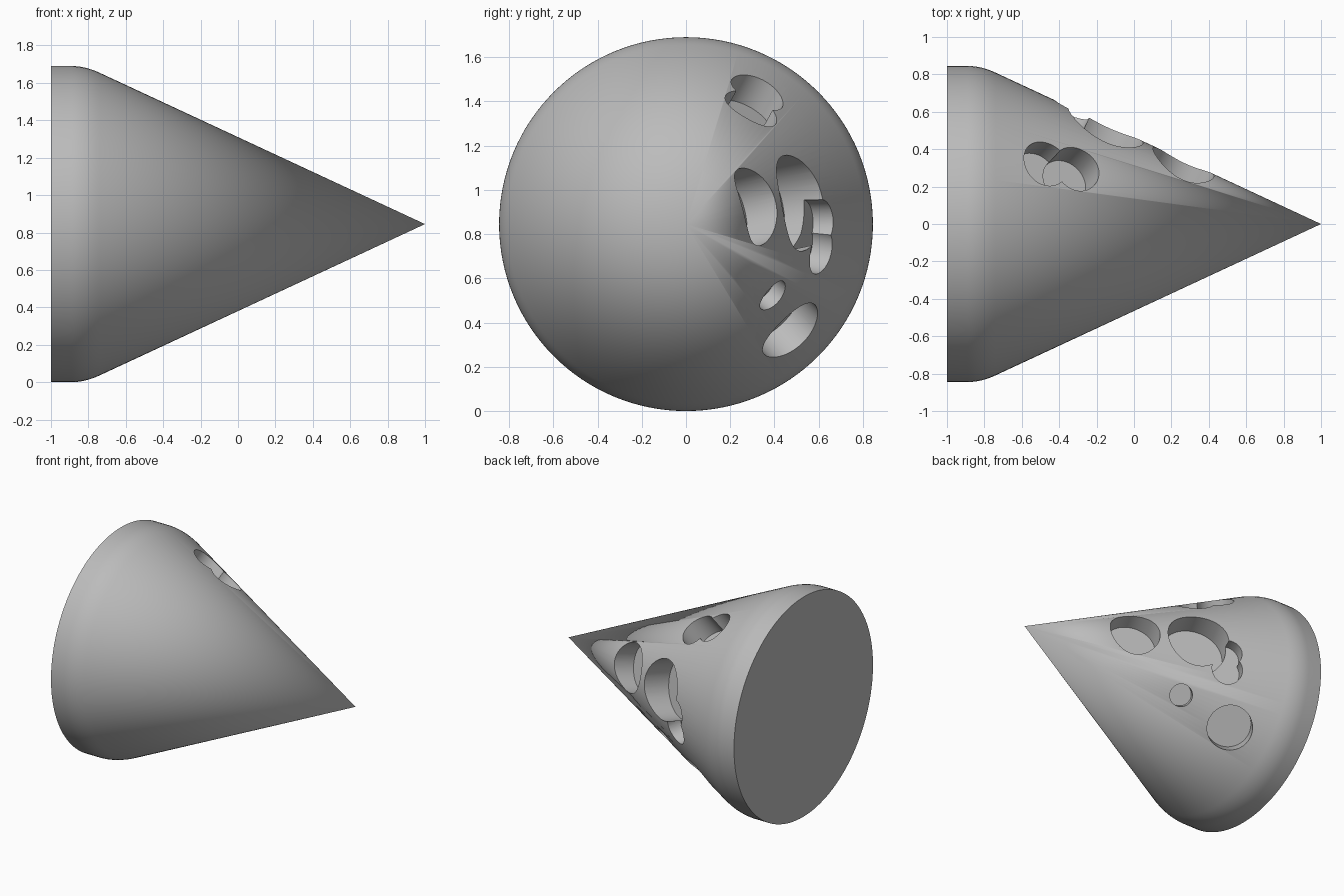
import bpy, bmesh, math
from mathutils import Vector

if "Cube" in bpy.data.objects:
    bpy.data.objects.remove(bpy.data.objects["Cube"])

RADIUS = 0.845
SLOPE = 0.465                 # radius gained per unit length from the tip
TILT = math.atan(SLOPE)

grey = bpy.data.materials.new("plain_grey")
grey.use_nodes = True
colour = (0.5, 0.5, 0.5, 1)
grey.diffuse_color = colour
grey.node_tree.nodes["Principled BSDF"].inputs["Base Color"].default_value = colour


def add_object(name, bm):
    mesh = bpy.data.meshes.new(name)
    bmesh.ops.recalc_face_normals(bm, faces=bm.faces)
    bm.to_mesh(mesh)
    bm.free()
    mesh.materials.append(grey)
    obj = bpy.data.objects.new(name, mesh)
    bpy.context.collection.objects.link(obj)
    return obj


# Cone body: profile with a rounded shoulder, spun about the x axis
shoulder = [Vector((-0.89, RADIUS)), Vector((1 - RADIUS / SLOPE, RADIUS)),
            Vector((-0.74, 1.74 * SLOPE))]
profile = [Vector((-1, 0)), Vector((-1, RADIUS))]
for i in range(9):
    t = i / 8
    profile.append(shoulder[0] * (1 - t) ** 2 + shoulder[1] * 2 * t * (1 - t)
                   + shoulder[2] * t * t)
profile.append(Vector((1, 0)))

bm = bmesh.new()
verts = [bm.verts.new((p.x, 0, RADIUS + p.y)) for p in profile]
edges = [bm.edges.new(pair) for pair in zip(verts, verts[1:])]
bmesh.ops.spin(bm, geom=verts + edges, cent=(0, 0, RADIUS), axis=(1, 0, 0),
               angle=math.tau, steps=128, use_duplicate=False)
bmesh.ops.remove_doubles(bm, verts=bm.verts, dist=0.0001)
bmesh.ops.dissolve_degenerate(bm, edges=bm.edges, dist=0.0001)
body = add_object("cone_body", bm)


# Round pits, each square to the cone surface: x, angle round the axis, radius, depth
def cut_pit(x, degrees, radius, depth):
    phi = math.radians(degrees)
    outward = Vector((0, math.cos(phi), math.sin(phi)))
    normal = outward * math.cos(TILT) + Vector((math.sin(TILT), 0, 0))
    centre = Vector((x, 0, RADIUS)) + outward * (1 - x) * SLOPE
    length = depth + 0.15
    bm = bmesh.new()
    bmesh.ops.create_cone(bm, cap_ends=True, segments=64, radius1=radius,
                          radius2=radius, depth=length)
    cutter = add_object("pit_cutter", bm)
    cutter.hide_render = True
    cutter.rotation_mode = 'QUATERNION'
    cutter.rotation_quaternion = normal.to_track_quat('Z', 'Y')
    cutter.location = centre + normal * (length / 2 - depth)
    mod = body.modifiers.new("pit", 'BOOLEAN')
    mod.operation = 'DIFFERENCE'
    mod.solver = 'EXACT'
    mod.object = cutter
    bpy.ops.object.modifier_apply(modifier=mod.name)
    bpy.data.objects.remove(cutter)


bpy.ops.object.select_all(action='DESELECT')
bpy.context.view_layer.objects.active = body
body.select_set(True)
for pit in [(0.265, 15, 0.18, 0.16), (-0.15, 11, 0.22, 0.2),
            (-0.34, -11, 0.11, 0.1), (-0.34, 1, 0.1, 0.1),
            (-0.1, -39.5, 0.08, 0.07), (-0.473, -45.5, 0.16, 0.14),
            (-0.47, 61.5, 0.13, 0.15), (-0.305, 60.5, 0.13, 0.17)]:
    cut_pit(*pit)

bpy.ops.object.shade_smooth_by_angle(angle=math.radians(30))
